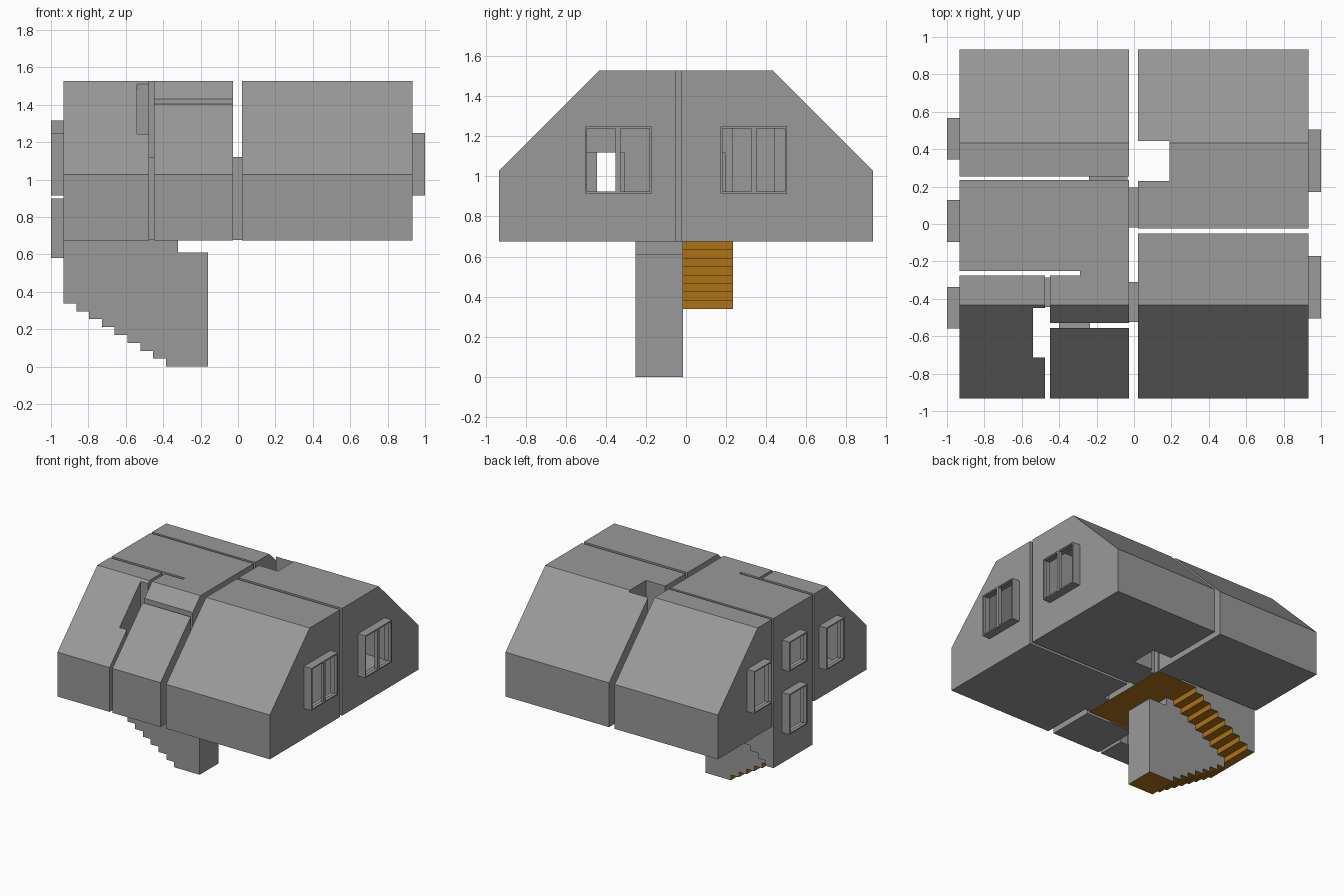
import bpy, bmesh
from mathutils import Vector

cube = bpy.data.objects.get("Cube")
if cube:
    bpy.data.objects.remove(cube, do_unlink=True)

W = 0.933                      # half width and half depth of the house
FLOOR, TOP, DOOR = 0.675, 1.527, 1.12
RIDGE = 0.433                  # flat roof half depth
TIP = 0.998                    # outer end of the window boxes


def material(name, colour):
    m = bpy.data.materials.new(name)
    m.use_nodes = True
    m.diffuse_color = (*colour, 1)
    m.node_tree.nodes["Principled BSDF"].inputs["Base Color"].default_value = (*colour, 1)
    return m


grey = material("plaster grey", (0.32, 0.32, 0.32))
wood = material("wood brown", (0.42, 0.17, 0.008))


def to_object(bm, name):
    bmesh.ops.recalc_face_normals(bm, faces=bm.faces)
    mesh = bpy.data.meshes.new(name)
    bm.to_mesh(mesh)
    bm.free()
    ob = bpy.data.objects.new(name, mesh)
    mesh.materials.append(grey)
    mesh.materials.append(wood)
    bpy.context.collection.objects.link(ob)
    return ob


def add_prism(bm, points, direction):
    face = bm.faces.new([bm.verts.new(p) for p in points])
    ext = bmesh.ops.extrude_face_region(bm, geom=[face], use_keep_orig=True)
    moved = [v for v in ext["geom"] if isinstance(v, bmesh.types.BMVert)]
    bmesh.ops.translate(bm, verts=moved, vec=Vector(direction))


def add_box(bm, x0, x1, y0, y1, z0, z1):
    add_prism(bm, [(x0, y0, z0), (x1, y0, z0), (x1, y1, z0), (x0, y1, z0)], (0, 0, z1 - z0))


def room(name, outline):
    """Extrude a floor outline and trim it to the two roof slopes."""
    bm = bmesh.new()
    add_prism(bm, [(x, y, FLOOR) for x, y in outline], (0, 0, TOP - FLOOR))
    for side in (-1, 1):
        geom = bm.verts[:] + bm.edges[:] + bm.faces[:]
        cut = bmesh.ops.bisect_plane(bm, geom=geom, dist=1e-5, clear_outer=True,
                                     plane_co=(0, side * RIDGE, TOP), plane_no=(0, side, 1))
        rim = [e for e in bm.edges if e.is_boundary]
        if rim:
            bmesh.ops.edgeloop_fill(bm, edges=rim)
    return to_object(bm, name)


def rect(x0, x1, y0, y1):
    return [(x0, y0), (x1, y0), (x1, y1), (x0, y1)]


def box(name, *size):
    bm = bmesh.new()
    add_box(bm, *size)
    return to_object(bm, name)


# Rooms
L, R = -0.027, 0.022           # faces either side of the central wall
house = room("house_shell", [(-W, 0.235), (L, 0.235), (L, -0.53), (-0.45, -0.53),
                             (-0.45, -0.275), (-0.29, -0.275), (-0.29, -0.252), (-W, -0.252)])
parts = [
    room("back_left_room", rect(-W, L, 0.255, W)),
    room("bathroom", rect(-0.45, L, -W, -0.555)),
    room("front_left_room", [(-W, -W), (-0.475, -W), (-0.475, -0.715), (-0.54, -0.715),
                             (-0.54, -0.45), (-0.475, -0.45), (-0.475, -0.275), (-W, -0.275)]),
    room("front_right_room", rect(R, W, -W, -0.05)),
    room("back_right_room", [(R, -0.025), (W, -0.025), (W, W), (R, W),
                             (R, 0.443), (0.19, 0.443), (0.19, 0.23), (R, 0.23)]),
]

# Doorways, overlapping the rooms they join
lap = 0.015
for x0, x1, y0, y1 in [(L - lap, R + lap, -0.02, 0.195), (L - lap, R + lap, -0.525, -0.31),
                       (-0.24, -0.035, 0.235 - lap, 0.255 + lap),
                       (-0.40, -0.235, -0.555 - lap, -0.53 + lap),
                       (-0.475 - lap, -0.45 + lap, -0.445, -0.285)]:
    parts.append(box("doorway", x0, x1, y0, y1, FLOOR + 0.002, DOOR))

# Stairwell: two flights meeting at a landing
STEPS, TREAD, LANDING = 8, 0.0685, 0.338
BASE, TURN = -0.385, -0.8645
lower = [(-0.32, 0.61), (-0.16, 0.61), (-0.16, 0)]
upper = [(-W, LANDING)]
for i in range(STEPS):
    x = BASE - TREAD * i
    lower += [(x, LANDING * i / STEPS), (x, LANDING * (i + 1) / STEPS)]
    x = TURN + TREAD * i
    rise = (FLOOR - LANDING) / STEPS
    upper += [(x, LANDING + rise * i), (x, LANDING + rise * (i + 1))]
lower += [(-W, LANDING), (-W, 0.72), (-0.32, 0.72)]
upper += [(BASE, 0.72), (-W, 0.72)]
for name, profile, y0, y1 in [("lower_flight", lower, -0.252, -0.015),
                              ("upper_flight", upper, -0.05, 0.235)]:
    bm = bmesh.new()
    add_prism(bm, [(x, y0, z) for x, z in profile], (0, y1 - y0, 0))
    parts.append(to_object(bm, name))

# Window boxes: side, y range, z range
windows = [(1, -0.505, -0.172, 0.915, 1.25), (1, 0.172, 0.505, 0.915, 1.25),
           (-1, -0.56, -0.337, 0.915, 1.25), (-1, 0.345, 0.568, 0.915, 1.25),
           (-1, -0.097, 0.127, 0.58, 0.9), (-1, -0.097, 0.127, 1.08, 1.315)]
for s, y0, y1, z0, z1 in windows:
    xa, xb = sorted((s * (W - 0.02), s * TIP))
    parts.append(box("window_box", xa, xb, y0, y1, z0, z1))

# Fuse everything into one continuous shell
bpy.context.view_layer.objects.active = house
for part in parts:
    mod = house.modifiers.new("fuse", "BOOLEAN")
    mod.operation = "UNION"
    mod.solver = "EXACT"
    mod.object = part
    bpy.ops.object.modifier_apply(modifier=mod.name)
    bpy.data.objects.remove(part, do_unlink=True)

# Open the window ends, then colour the hall floor and stairs
bm = bmesh.new()
bm.from_mesh(house.data)
caps = [f for f in bm.faces if abs(f.calc_center_median().x) > TIP - 0.003]
bmesh.ops.delete(bm, geom=caps, context="FACES")
for f in bm.faces:
    c, n = f.calc_center_bounds(), f.normal
    hall = -W < c.x < L and -0.53 < c.y < 0.235 and (c.y > -0.252 or c.x > -0.45)
    tread = n.z < -0.9 and c.z < FLOOR + 0.001
    riser = abs(n.x) > 0.9 and c.z < FLOOR and -0.92 < c.x < -0.35
    f.material_index = 1 if hall and (tread or riser) else 0
bm.to_mesh(house.data)
bm.free()

# Window frames, with a mullion in the wide ones
T = 0.01
for s, y0, y1, z0, z1 in windows:
    xa, xb = sorted((s * (TIP - 0.025), s * (TIP + 0.001)))
    bm = bmesh.new()
    add_box(bm, xa, xb, y0, y0 + T, z0, z1)
    add_box(bm, xa, xb, y1 - T, y1, z0, z1)
    add_box(bm, xa, xb, y0 + T, y1 - T, z0, z0 + T)
    add_box(bm, xa, xb, y0 + T, y1 - T, z1 - T, z1)
    if s > 0:
        mid = (y0 + y1) / 2
        add_box(bm, xa, xb, mid - 0.0125, mid + 0.0125, z0 + T, z1 - T)
    to_object(bm, "window_frame")
